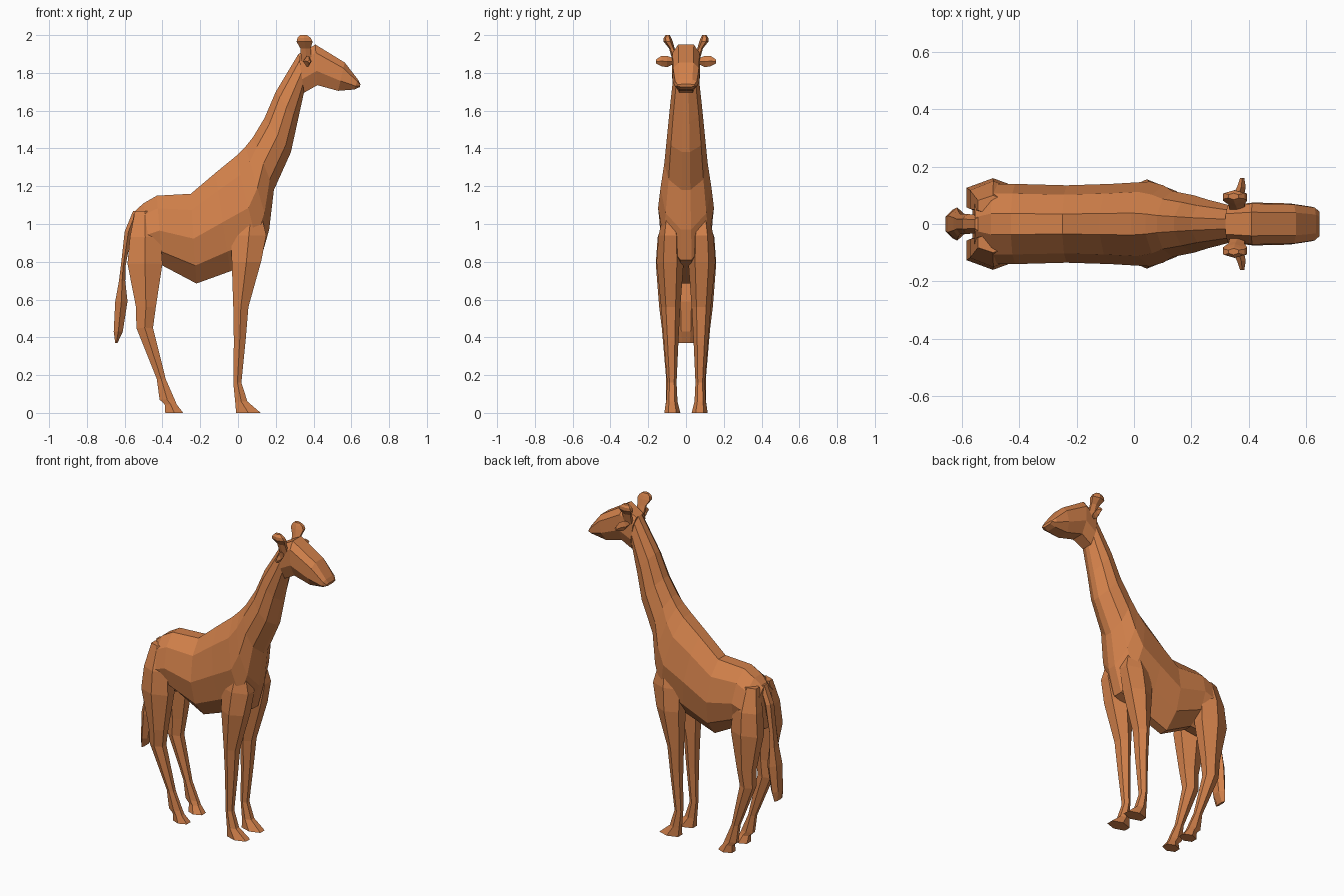
import bpy, bmesh

mat = bpy.data.materials.new("tan_hide")
mat.diffuse_color = (0.65, 0.22, 0.07, 1)


def loft(name, rings, mirror=False):
    """Skin a list of equal-sized point rings, cap both ends."""
    bm = bmesh.new()
    loops = [[bm.verts.new(p) for p in ring] for ring in rings]
    n = len(loops[0])
    for a, b in zip(loops, loops[1:]):
        for i in range(n):
            j = (i + 1) % n
            bm.faces.new((a[i], a[j], b[j], b[i]))
    bm.faces.new(loops[0])
    bm.faces.new(loops[-1])
    bmesh.ops.recalc_face_normals(bm, faces=bm.faces)
    mesh = bpy.data.meshes.new(name)
    bm.to_mesh(mesh)
    bm.free()
    mesh.materials.append(mat)
    ob = bpy.data.objects.new(name, mesh)
    bpy.context.collection.objects.link(ob)
    if mirror:
        m = ob.modifiers.new("mirror", 'MIRROR')
        m.use_axis = (False, True, False)
        m.use_mirror_merge = False
    return ob


def section(xt, zt, xb, zb, w, shape):
    """Symmetric ring between a top and a bottom point; shape = (drop, width) pairs."""
    half = [(xt + (xb - xt) * t, w * k, zt + (zb - zt) * t) for t, k in shape]
    return half + [(x, -y, z) for x, y, z in reversed(half)]


def hexagon(z, x0, x1, y0, y1):
    """Level six-sided ring inside the given bounds."""
    cx, cy, rx, ry = (x0 + x1) / 2, (y0 + y1) / 2, (x1 - x0) / 2, (y1 - y0) / 2
    return [(cx + rx * a, cy + ry * b, z) for a, b in
            ((1, .5), (0, 1), (-1, .5), (-1, -.5), (0, -1), (1, -.5))]


# Body and neck
torso = ((0, .26), (.18, .76), (.5, 1), (.8, .8), (1, .2))
loft("body_and_neck", [section(*r, torso) for r in (
    (-.555, 1.06, -.565, .80, .09),
    (-.50, 1.11, -.48, .77, .14),
    (-.43, 1.15, -.40, .78, .14),
    (-.25, 1.16, -.22, .685, .135),
    (-.12, 1.27, -.04, .75, .14),
    (-.01, 1.36, .12, .81, .148),
    (.04, 1.41, .165, .97, .135),
    (.08, 1.46, .19, 1.18, .115),
    (.14, 1.56, .28, 1.38, .10),
    (.20, 1.70, .315, 1.54, .085),
    (.32, 1.90, .35, 1.70, .065))])

# Head
skull = ((0, .55), (.2, .95), (.65, 1), (1, .55))
loft("head", [section(*r, skull) for r in (
    (.32, 1.90, .35, 1.695, .065),
    (.41, 1.95, .42, 1.735, .075),
    (.565, 1.855, .53, 1.705, .072),
    (.635, 1.765, .615, 1.712, .06),
    (.648, 1.74, .645, 1.725, .045))])

# Ears
ear = ((.06, .345, .365, 1.85, 1.875), (.10, .345, .385, 1.83, 1.89),
       (.13, .36, .39, 1.835, 1.89), (.16, .37, .385, 1.85, 1.87))
loft("ears", [[(x0, y, (z0 + z1) / 2), ((x0 + x1) / 2, y, z1),
               (x1, y, (z0 + z1) / 2), ((x0 + x1) / 2, y, z0)]
              for y, x0, x1, z0, z1 in ear], True)

# Horns with knobbed tips
loft("horns", [hexagon(*r) for r in (
    (1.86, .335, .39, .035, .07),
    (1.93, .33, .385, .06, .09),
    (1.965, .31, .395, .07, .118),
    (1.985, .315, .385, .078, .118),
    (2.0, .33, .365, .085, .108))], True)

# Front legs
loft("front_legs", [hexagon(*r) for r in (
    (1.06, .02, .12, .04, .12),
    (.94, -.035, .15, .02, .145),
    (.80, -.033, .122, .012, .156),
    (.56, -.025, .055, .03, .132),
    (.38, -.022, .04, .04, .117),
    (.16, -.025, .018, .05, .10),
    (.06, -.015, .05, .045, .105),
    (0, -.01, .12, .03, .115))], True)

# Hind legs
loft("hind_legs", [hexagon(*r) for r in (
    (1.07, -.545, -.44, .03, .10),
    (.93, -.572, -.41, .02, .15),
    (.79, -.585, -.40, .025, .16),
    (.56, -.54, -.435, .045, .142),
    (.45, -.538, -.45, .05, .128),
    (.18, -.43, -.383, .06, .105),
    (.07, -.415, -.335, .06, .105),
    (.045, -.388, -.325, .055, .108),
    (0, -.385, -.29, .035, .115))], True)

# Tail with tuft
loft("tail", [hexagon(z, x0, x1, -w, w) for z, x0, x1, w in (
    (1.07, -.555, -.52, .03),
    (.96, -.60, -.56, .035),
    (.78, -.62, -.595, .035),
    (.70, -.63, -.597, .045),
    (.59, -.65, -.585, .058),
    (.43, -.658, -.61, .05),
    (.37, -.65, -.638, .04))])
